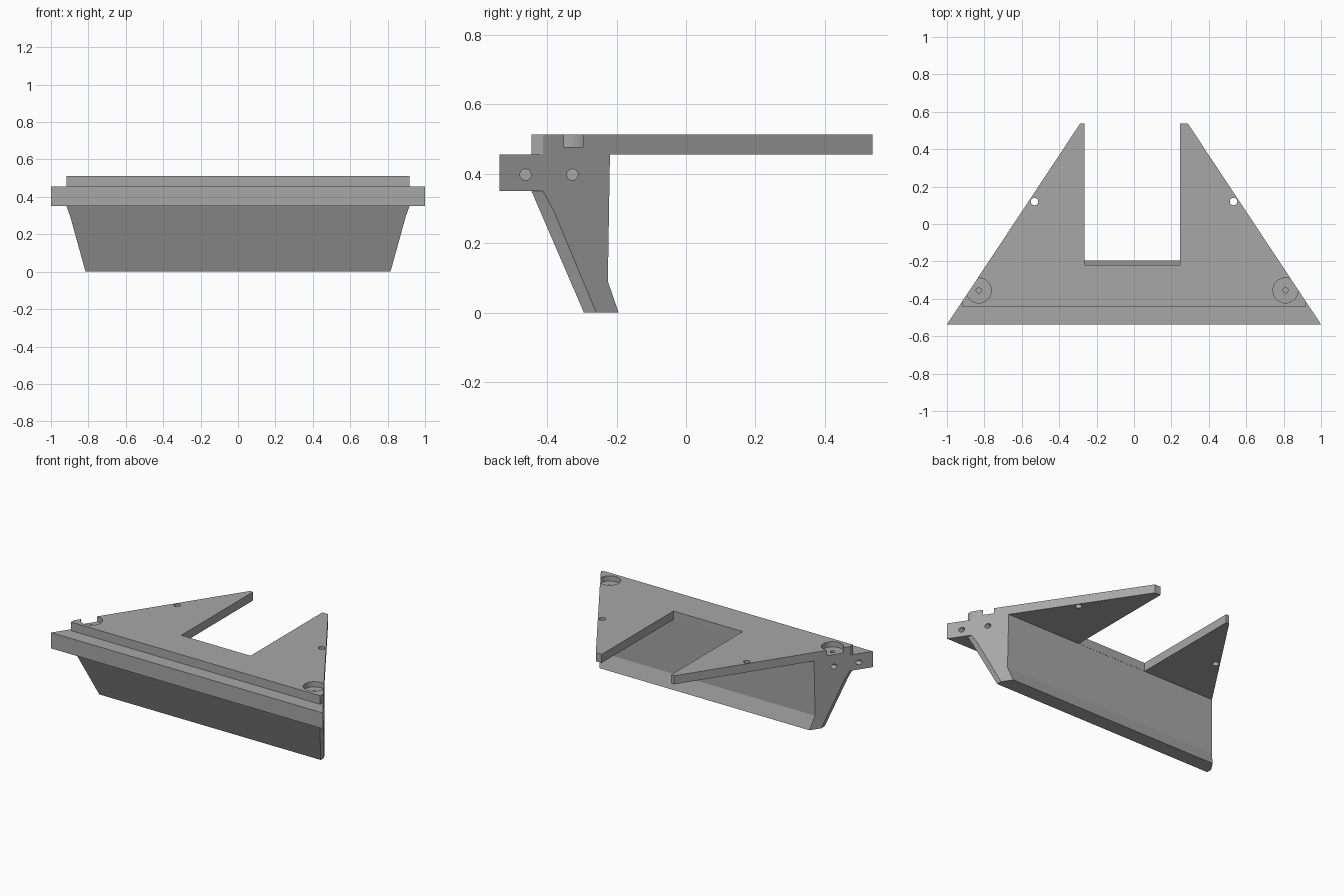
import bpy, bmesh, math
from mathutils import Matrix, Vector

if "Cube" in bpy.data.objects:
    bpy.data.objects.remove(bpy.data.objects["Cube"], do_unlink=True)

grey = bpy.data.materials.new("plain grey")
grey.use_nodes = True
colour = (0.39, 0.39, 0.39, 1)
grey.diffuse_color = colour
grey.node_tree.nodes["Principled BSDF"].inputs["Base Color"].default_value = colour


def add_object(name, bm):
    bmesh.ops.recalc_face_normals(bm, faces=bm.faces)
    mesh = bpy.data.meshes.new(name)
    bm.to_mesh(mesh)
    bm.free()
    mesh.materials.append(grey)
    obj = bpy.data.objects.new(name, mesh)
    bpy.context.collection.objects.link(obj)
    return obj


def prism(name, points, place, push):
    """Extrude a flat outline; place maps each 2D point to 3D."""
    bm = bmesh.new()
    face = bm.faces.new([bm.verts.new(place(a, b)) for a, b in points])
    out = bmesh.ops.extrude_face_region(bm, geom=[face])
    moved = [v for v in out["geom"] if isinstance(v, bmesh.types.BMVert)]
    bmesh.ops.translate(bm, verts=moved, vec=Vector(push))
    return add_object(name, bm)


def drill(name, centre, radius, length, axis="Z"):
    bm = bmesh.new()
    turn = Matrix.Rotation(math.pi / 2, 4, "Y") if axis == "X" else Matrix()
    bmesh.ops.create_cone(bm, cap_ends=True, segments=40, radius1=radius, radius2=radius,
                          depth=length, matrix=Matrix.Translation(centre) @ turn)
    return add_object(name, bm)


def combine(target, tool, operation):
    mod = target.modifiers.new(tool.name, "BOOLEAN")
    mod.operation, mod.solver, mod.object = operation, "EXACT", tool
    bpy.context.view_layer.objects.active = target
    bpy.ops.object.modifier_apply(modifier=mod.name)
    bpy.data.objects.remove(tool, do_unlink=True)


def mirrored(half):
    return half + [(-a, b) for a, b in reversed(half)]


# Side profile: stepped front rail, flat deck and angled lower wall
profile = [(-.537, .35), (-.537, .455), (-.445, .455), (-.445, .512), (.537, .512),
           (.537, .455), (-.219, .455), (-.225, .09), (-.194, 0), (-.294, 0), (-.445, .35)]
bracket = prism("bracket", profile, lambda y, z: (-1.1, y, z), (2.2, 0, 0))

# Tapered plan outline
plan = mirrored([(1, -.6), (1, -.537), (.288, .537), (.288, .6)])
combine(bracket, prism("plan_limit", plan, lambda x, y: (x, y, -.2), (0, 0, 1)), "INTERSECT")

# Front outline trims the ends above and below the rail
front = mirrored([(.815, -.001), (.897, .295), (.917, .35), (1.05, .35),
                  (1.05, .455), (.917, .455), (.917, .6)])
combine(bracket, prism("front_limit", front, lambda x, z: (x, -1, z), (0, 2, 0)), "INTERSECT")

# Slot between the two arms
slot = [(-.265, -.218), (.245, -.218), (.245, .7), (-.265, .7)]
combine(bracket, prism("slot", slot, lambda x, y: (x, y, .44), (0, 0, .2)), "DIFFERENCE")

# Counterbores, pilot holes, arm holes and cross holes in each end
for side, bore_x in ((-1, -.83), (1, .81)):
    holes = [drill("counterbore", (bore_x, -.355, .527), .067, .1),
             drill("pilot_hole", (bore_x, -.355, .46), .014, .1),
             drill("arm_hole", (side * .532, .12, .48), .02, .2),
             drill("rail_hole", (side * .93, -.462, .397), .016, .2, "X"),
             drill("wall_hole", (side * .84, -.327, .397), .016, .2, "X")]
    for hole in holes:
        combine(bracket, hole, "DIFFERENCE")

# Smooth hole walls with crisp edges
bpy.ops.object.select_all(action="DESELECT")
bracket.select_set(True)
bpy.context.view_layer.objects.active = bracket
bpy.ops.object.shade_smooth_by_angle(angle=math.radians(15))
